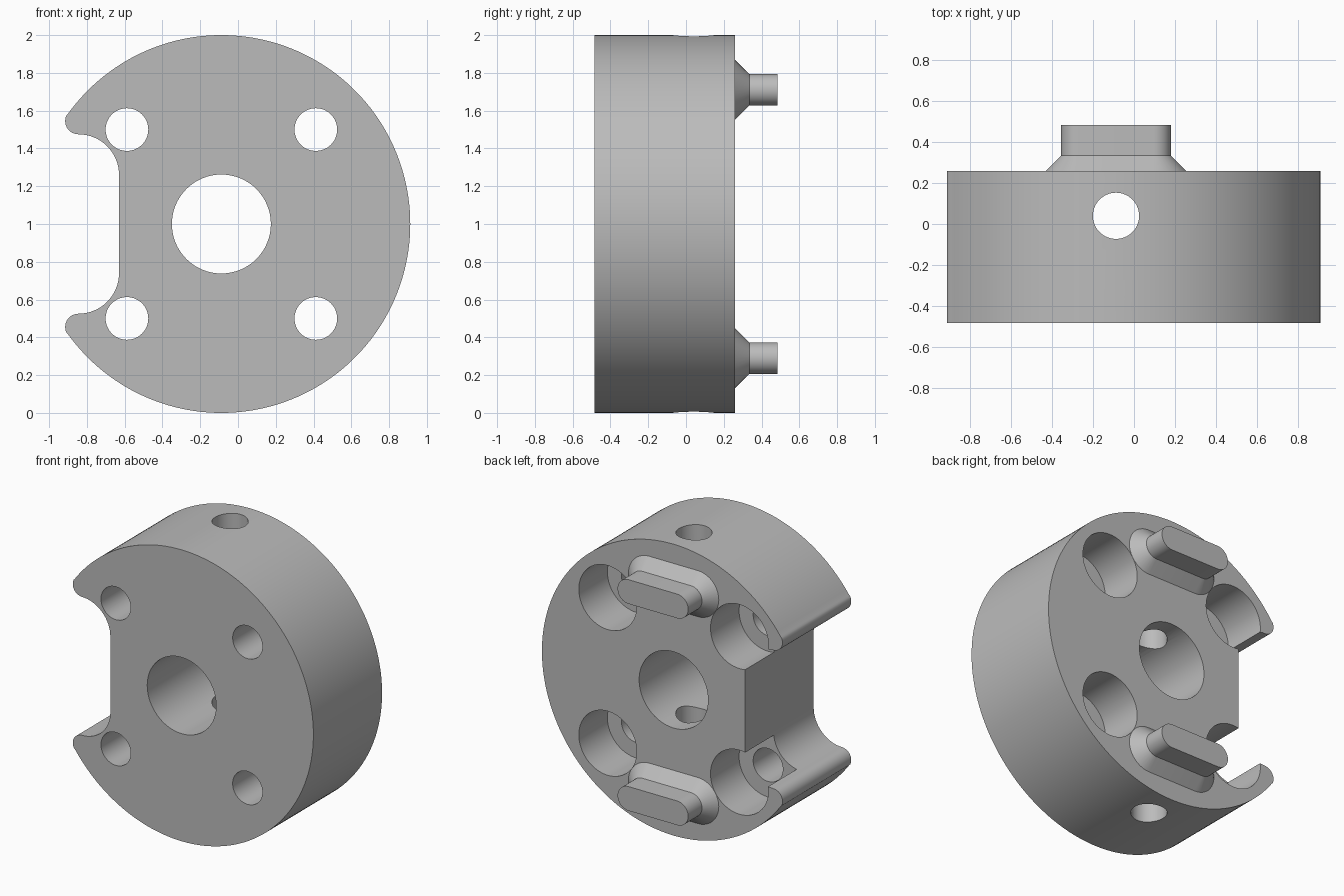
import bpy, bmesh
from math import radians, sin, cos, atan2, degrees, pi
from mathutils import Matrix, Vector

if "Cube" in bpy.data.objects:
    bpy.data.objects.remove(bpy.data.objects["Cube"])

CX, FRONT, BACK = -0.088, -0.485, 0.26

grey = bpy.data.materials.new("machined grey")
grey.use_nodes = True
GREY = (0.5, 0.5, 0.5, 1)
grey.diffuse_color = GREY
grey.node_tree.nodes["Principled BSDF"].inputs["Base Color"].default_value = GREY


def arc(cx, cz, r, a0, a1, n):
    angles = [radians(a0 + (a1 - a0) * i / n) for i in range(n + 1)]
    return [(cx + r * cos(a), cz + r * sin(a)) for a in angles]


def loft(name, sections):
    """Join matching (outline, y) sections into a closed solid."""
    bm = bmesh.new()
    rings = [[bm.verts.new((x, y, z)) for x, z in pts] for pts, y in sections]
    for a, b in zip(rings, rings[1:]):
        for i in range(len(a)):
            j = (i + 1) % len(a)
            bm.faces.new((a[i], a[j], b[j], b[i]))
    bm.faces.new(rings[0])
    bm.faces.new(rings[-1])
    bmesh.ops.recalc_face_normals(bm, faces=bm.faces)
    mesh = bpy.data.meshes.new(name)
    bm.to_mesh(mesh)
    bm.free()
    mesh.materials.append(grey)
    obj = bpy.data.objects.new(name, mesh)
    bpy.context.collection.objects.link(obj)
    return obj


def smooth(obj):
    bpy.ops.object.select_all(action='DESELECT')
    obj.select_set(True)
    bpy.context.view_layer.objects.active = obj
    bpy.ops.object.shade_smooth_by_angle(angle=radians(30))


# Disc outline: upper half with rounded lip and notch fillet, then mirrored
tip_r, fillet_r, notch_x = 0.07, 0.215, -0.63
tip = Vector((notch_x - fillet_r, 1.545))
tip_angle = degrees(atan2(tip.y - 1, tip.x - CX))
upper = arc(CX, 1, 1, 0, tip_angle, 72)
upper += arc(tip.x, tip.y, tip_r, tip_angle, 270, 14)[1:]
upper += arc(tip.x, tip.y - tip_r - fillet_r, fillet_r, 90, 0, 16)[1:]
lower = [(x, 2 - z) for x, z in reversed(upper[1:])]
hub = loft("hub_body", [(upper + lower, FRONT), (upper + lower, BACK)])

# Bores, drilled as one set of tools
drills = []


def drill(name, x, z, r, y0, y1):
    drills.append(loft(name, [(arc(x, z, r, 0, 360, 64)[:-1], y) for y in (y0, y1)]))


drill("centre_bore_cutter", CX, 1, 0.262, -1, 1)
for sx in (-1, 1):
    for sz in (-1, 1):
        x, z = CX + sx * 0.5, 1 + sz * 0.5
        drill("bolt_hole_cutter", x, z, 0.113, -1, 1)
        drill("counterbore_cutter", x, z, 0.22, -0.05, 1)

# Set-screw hole running top to bottom
drill("screw_hole_cutter", 0, 0, 0.113, -2, 2)
drills[-1].data.transform(Matrix.Translation((CX, 0.04, 1)) @ Matrix.Rotation(pi / 2, 4, 'X'))

for cutter in drills:
    mod = hub.modifiers.new("drill", 'BOOLEAN')
    mod.operation, mod.solver, mod.object = 'DIFFERENCE', 'EXACT', cutter
bpy.context.view_layer.objects.active = hub
for mod in list(hub.modifiers):
    bpy.ops.object.modifier_apply(modifier=mod.name)
for cutter in drills:
    bpy.data.objects.remove(cutter)
smooth(hub)


# Drive keys on the back: slot-shaped with a flared base
def slot(z, r):
    half = 0.185
    return arc(CX + half, z, r, -90, 90, 20) + arc(CX - half, z, r, 90, 270, 20)


for name, z in (("upper_key", 1.71), ("lower_key", 0.29)):
    key = loft(name, [(slot(z, 0.158), BACK), (slot(z, 0.083), 0.335), (slot(z, 0.083), 0.485)])
    smooth(key)
